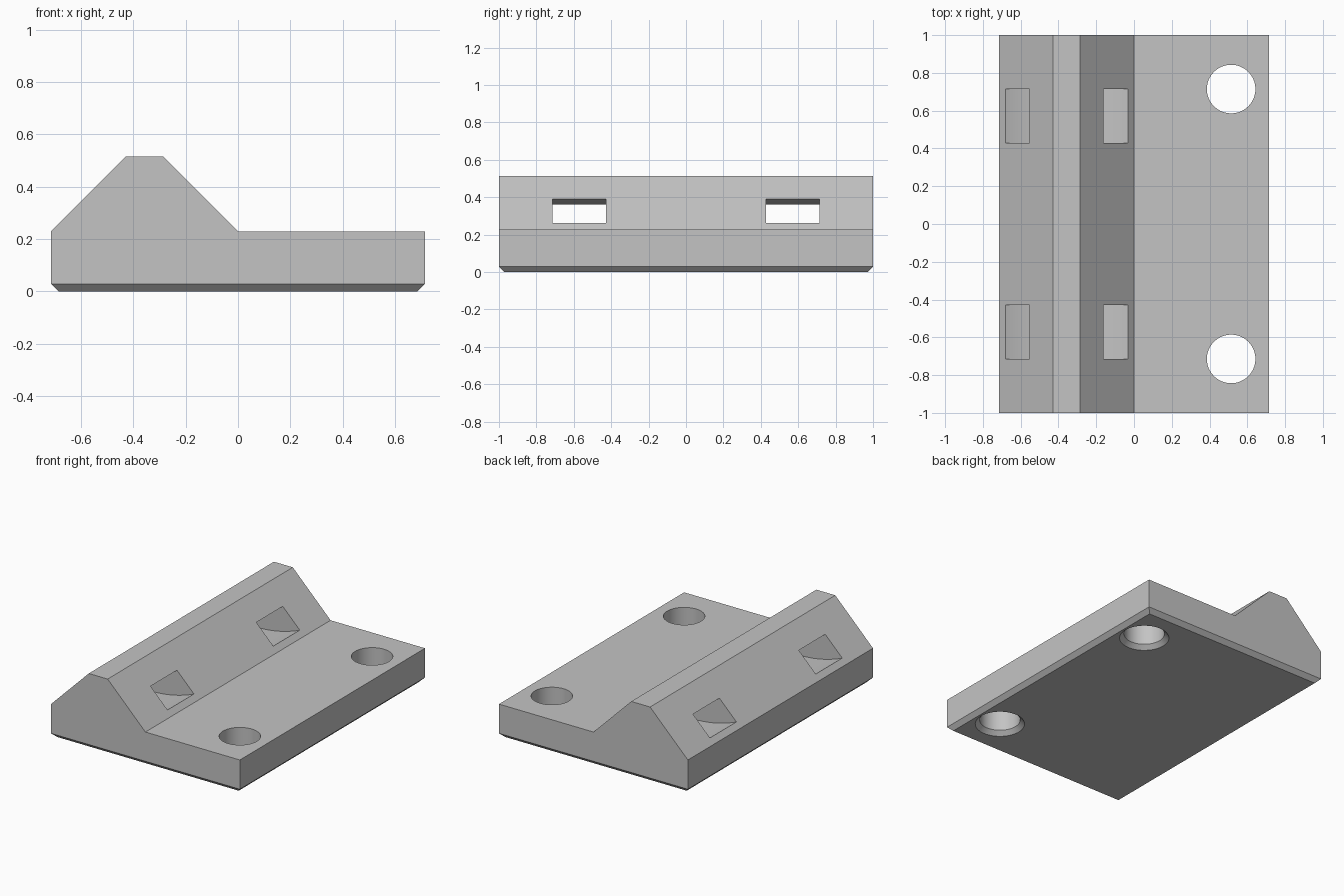
import bpy, bmesh, math
from mathutils import Vector

cube = bpy.data.objects.get("Cube")
if cube:
    bpy.data.objects.remove(cube, do_unlink=True)

U = 2 / 70            # one design unit; the block is 70 units long
HALF_LEN, HALF_WID = 35 * U, 25 * U
CHAMFER = U

grey = bpy.data.materials.new("light grey")
grey.use_nodes = True
colour = (0.55, 0.55, 0.55, 1)
grey.diffuse_color = colour
grey.node_tree.nodes["Principled BSDF"].inputs["Base Color"].default_value = colour


def make_object(name, bm):
    bmesh.ops.recalc_face_normals(bm, faces=bm.faces)
    mesh = bpy.data.meshes.new(name)
    bm.to_mesh(mesh)
    bm.free()
    mesh.materials.append(grey)
    obj = bpy.data.objects.new(name, mesh)
    bpy.context.collection.objects.link(obj)
    return obj


def extrude_y(profile, y0, y1):
    """Prism from an (x, z) profile, running from y0 to y1."""
    bm = bmesh.new()
    face = bm.faces.new([bm.verts.new((x, y0, z)) for x, z in profile])
    ext = bmesh.ops.extrude_face_region(bm, geom=[face])["geom"]
    verts = [v for v in ext if isinstance(v, bmesh.types.BMVert)]
    bmesh.ops.translate(bm, vec=Vector((0, y1 - y0, 0)), verts=verts)
    return bm


def arc(cx, cz, r, a0, a1, n):
    angles = [math.radians(a0 + (a1 - a0) * i / n) for i in range(n + 1)]
    return [(cx + r * math.sin(a), cz - r * math.cos(a)) for a in angles]


# Plate and ridge in one profile, with the underside edges chamfered
plate, top = 8 * U, 18 * U
profile = [(-HALF_WID, 0), (HALF_WID, 0), (HALF_WID, plate), (0, plate),
           (-10 * U, top), (-15 * U, top), (-HALF_WID, plate)]
bm = extrude_y(profile, -HALF_LEN, HALF_LEN)
bottom = [e for e in bm.edges if all(abs(v.co.z) < 1e-5 for v in e.verts)]
bmesh.ops.bevel(bm, geom=bottom, offset=CHAMFER, segments=1, affect='EDGES')
block = make_object("mounting_block", bm)


def hole_cutter(x, y):
    """Round bore that flares out at the underside."""
    r = 4.5 * U
    bm = bmesh.new()
    rings = []
    for radius, z in [(r + 2 * U, -U), (r, U), (r, plate + U)]:
        ring = bmesh.ops.create_circle(bm, segments=64, radius=radius)["verts"]
        bmesh.ops.translate(bm, vec=Vector((x, y, z)), verts=ring)
        rings.append(ring)
    for a, b in zip(rings, rings[1:]):
        for i in range(len(a)):
            j = (i + 1) % len(a)
            bm.faces.new((a[i], a[j], b[j], b[i]))
    bm.faces.new(rings[0])
    bm.faces.new(rings[-1])
    return make_object("hole_cutter", bm)


def slot_cutter(y):
    """Sagging strap tunnel through the ridge."""
    cx, cz = -12.5 * U, 1.02
    outer = arc(cx, cz, 0.825, -35, 35, 40)
    inner = arc(cx, cz, 0.66, 35, -35, 40)
    return make_object("slot_cutter", extrude_y(outer + inner, y - 5 * U, y + 5 * U))


# Two bolt holes and two strap slots
cutters = []
for side in (-1, 1):
    cutters.append(hole_cutter(18 * U, side * 25 * U))
    cutters.append(slot_cutter(side * 20 * U))

bpy.ops.object.select_all(action='DESELECT')
block.select_set(True)
bpy.context.view_layer.objects.active = block
for cutter in cutters:
    cutter.hide_render = True
    mod = block.modifiers.new("cut", 'BOOLEAN')
    mod.operation = 'DIFFERENCE'
    mod.solver = 'EXACT'
    mod.object = cutter
    bpy.ops.object.modifier_apply(modifier=mod.name)
    bpy.data.objects.remove(cutter, do_unlink=True)

bpy.ops.object.shade_smooth_by_angle(angle=math.radians(25))
